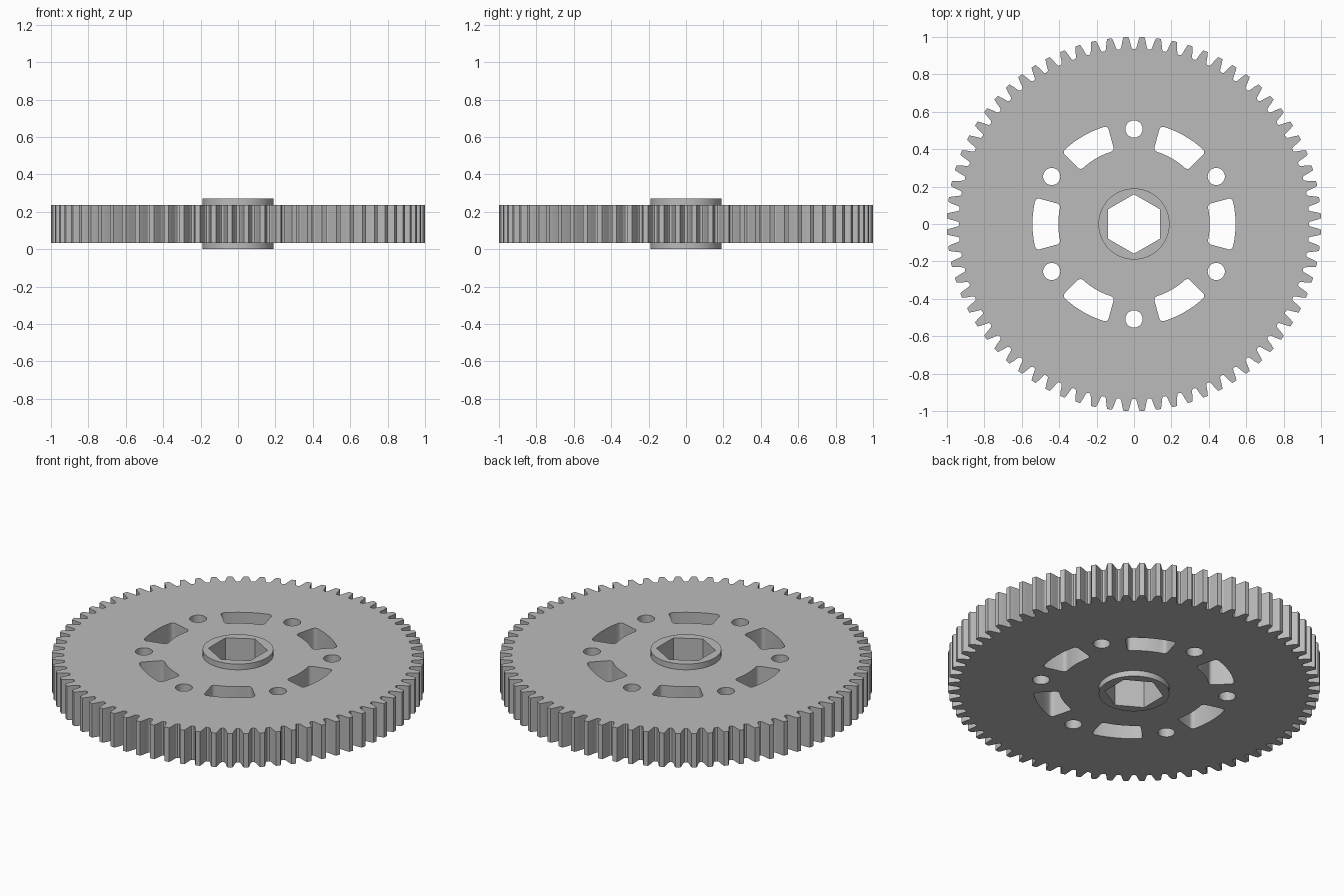
import bpy
import bmesh
from math import sin, cos, pi, radians, atan2

TEETH = 72
TOTAL = 0.27              # hub height
LOW, HIGH = 0.034, 0.236  # gear plate faces

if "Cube" in bpy.data.objects:
    bpy.data.objects.remove(bpy.data.objects["Cube"], do_unlink=True)

grey = bpy.data.materials.new("plain grey")
grey.use_nodes = True
grey.diffuse_color = (0.5, 0.5, 0.5, 1)
grey.node_tree.nodes["Principled BSDF"].inputs["Base Color"].default_value = (0.5, 0.5, 0.5, 1)


def polar(r, a):
    return (r * cos(a), r * sin(a))


def circle(r, count, centre=(0, 0), turn=0.0):
    return [(centre[0] + r * cos(turn + 2 * pi * i / count),
             centre[1] + r * sin(turn + 2 * pi * i / count)) for i in range(count)]


def gear_outline():
    # radius and half width of a tooth, root to tip
    flank = [(0.936, 0.034), (0.941, 0.029), (0.953, 0.0255),
             (0.973, 0.0212), (0.988, 0.017), (1.0, 0.0128)]
    points = []
    for t in range(TEETH):
        mid = 2 * pi * (t + 0.5) / TEETH
        points += [polar(r, mid - atan2(w, r)) for r, w in flank]
        points += [polar(r, mid + atan2(w, r)) for r, w in reversed(flank)]
    return points


def slot_outline(mid, inner=0.405, outer=0.543, half=radians(15), fillet=0.02):
    """Ring sector with rounded corners."""
    points = []
    # each corner: radius, side, direction towards the slot, start of the round
    for r, side, sign, start in ((inner, -1, 1, pi), (outer, -1, -1, -pi / 2),
                                 (outer, 1, -1, 0), (inner, 1, 1, pi / 2)):
        rc = r + sign * fillet
        ac = side * (half - fillet / rc)
        for k in range(5):
            t = start + k * pi / 8
            points.append(polar(rc + fillet * cos(t), mid + ac + fillet / rc * sin(t)))
        # follow the long arc to the opposite corner
        if side * sign == 1:
            points += [polar(r, mid + ac * (1 - k / 4)) for k in range(1, 8)]
    return points


bm = bmesh.new()


def wall(loop, z0, z1):
    """Upright wall along a closed outline; returns its lower and upper edges."""
    low = [bm.verts.new((x, y, z0)) for x, y in loop]
    high = [bm.verts.new((x, y, z1)) for x, y in loop]
    low_edges, high_edges = [], []
    for i in range(len(loop)):
        j = (i + 1) % len(loop)
        bm.faces.new((low[i], low[j], high[j], high[i]))
        low_edges.append(bm.edges.get((low[i], low[j])))
        high_edges.append(bm.edges.get((high[i], high[j])))
    return low_edges, high_edges


def fill(edges, up):
    bmesh.ops.triangle_fill(bm, edges=edges, use_beauty=True, normal=(0, 0, up))


# Toothed rim, bolt holes and lightening slots
outlines = [gear_outline()]
for i in range(6):
    outlines.append(circle(0.046, 32, polar(0.508, radians(30 + 60 * i))))
    outlines.append(slot_outline(radians(60 * i)))
bottom, top = [], []
for outline in outlines:
    low_edges, high_edges = wall(outline, LOW, HIGH)
    bottom += low_edges
    top += high_edges

# Raised hub on both sides with a hexagonal bore
hub = circle(0.19, 96)
hub_low, hub_bottom = wall(hub, 0, LOW)
hub_top, hub_high = wall(hub, HIGH, TOTAL)
bore_low, bore_high = wall(circle(0.159, 6, turn=pi / 2), 0, TOTAL)

# Flat faces of the plate and the hub
fill(bottom + hub_bottom, -1)
fill(top + hub_top, 1)
fill(hub_low + bore_low, -1)
fill(hub_high + bore_high, 1)
bmesh.ops.recalc_face_normals(bm, faces=bm.faces[:])

mesh = bpy.data.meshes.new("spur_gear")
bm.to_mesh(mesh)
bm.free()
mesh.materials.append(grey)
gear = bpy.data.objects.new("spur_gear", mesh)
bpy.context.scene.collection.objects.link(gear)

# Smooth walls with crisp rims
bpy.ops.object.select_all(action="DESELECT")
gear.select_set(True)
bpy.context.view_layer.objects.active = gear
bpy.ops.object.shade_smooth_by_angle(angle=radians(25))
